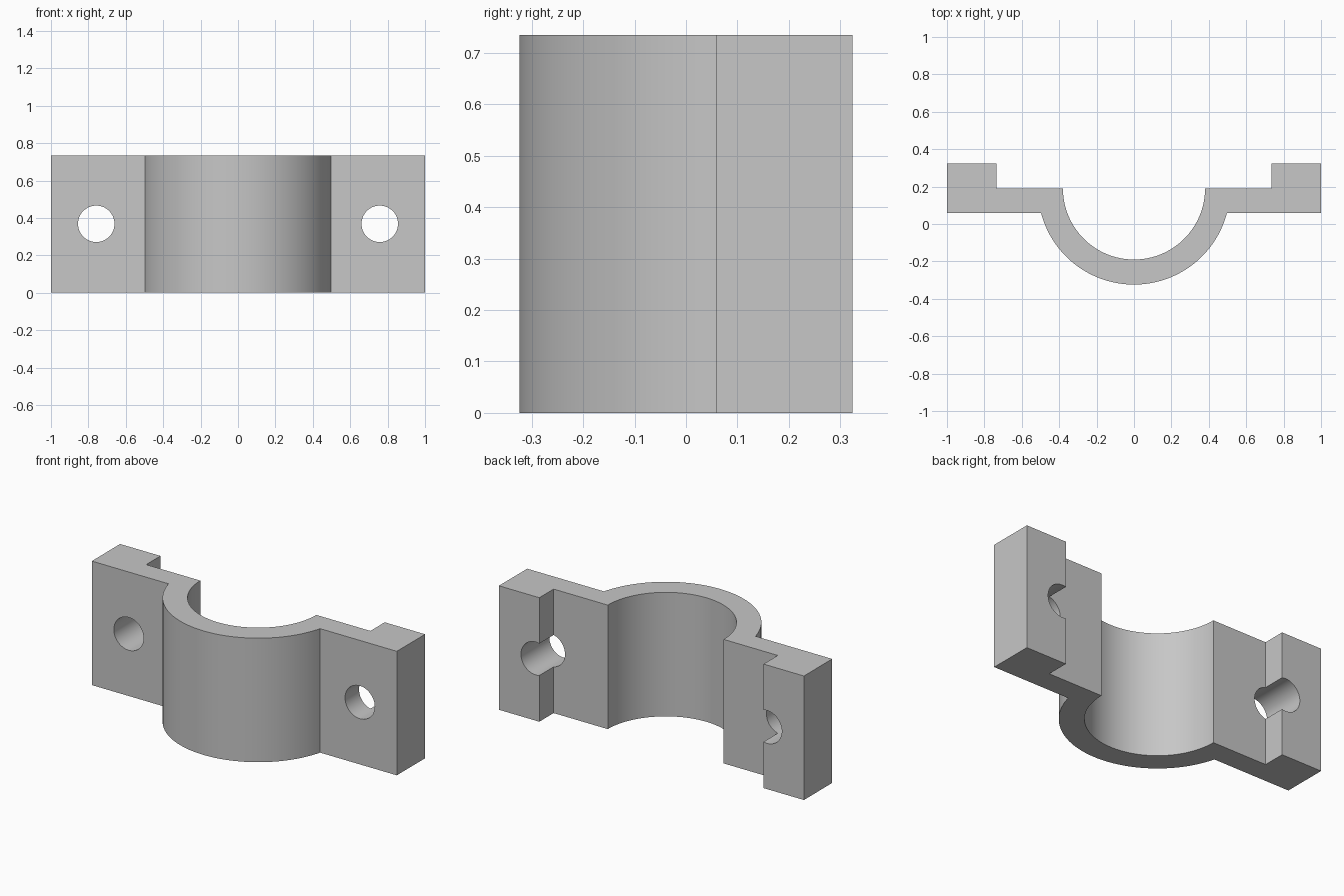
import bpy, bmesh, math
from mathutils import Matrix

cube = bpy.data.objects.get("Cube")
if cube:
    bpy.data.objects.remove(cube, do_unlink=True)

HEIGHT = 0.735
BACK, STEP, FRONT = 0.324, 0.19, 0.059      # pad back, flange back, flange front
INNER_R, OUTER_R = 0.38, 0.514
PAD_X = 0.735
HOLE_X, HOLE_Z, HOLE_R = 0.758, 0.3685, 0.0975

grey = bpy.data.materials.new("plain grey")
grey.use_nodes = True
colour = (0.57, 0.57, 0.57, 1)
grey.diffuse_color = colour
grey.node_tree.nodes["Principled BSDF"].inputs["Base Color"].default_value = colour


def arc(radius, start, end, steps):
    """Points on a circle centred on the bore axis."""
    angles = [start + (end - start) * i / steps for i in range(steps + 1)]
    return [(radius * math.cos(a), STEP + radius * math.sin(a)) for a in angles]


def make_object(name, bm):
    bmesh.ops.recalc_face_normals(bm, faces=bm.faces[:])
    mesh = bpy.data.meshes.new(name)
    bm.to_mesh(mesh)
    bm.free()
    mesh.materials.append(grey)
    obj = bpy.data.objects.new(name, mesh)
    bpy.context.collection.objects.link(obj)
    return obj


# Clamp half: one outline extruded upwards
dip = math.asin((STEP - FRONT) / OUTER_R)
outline = [(-1, BACK), (-1, FRONT)]
outline += arc(OUTER_R, -math.pi + dip, -dip, 64)
outline += [(1, FRONT), (1, BACK), (PAD_X, BACK), (PAD_X, STEP)]
outline += arc(INNER_R, 0, -math.pi, 64)
outline += [(-PAD_X, STEP), (-PAD_X, BACK)]

bm = bmesh.new()
base = bm.faces.new([bm.verts.new((x, y, 0)) for x, y in outline])
top = bmesh.ops.extrude_face_region(bm, geom=[base])["geom"]
bmesh.ops.translate(bm, vec=(0, 0, HEIGHT),
                    verts=[v for v in top if isinstance(v, bmesh.types.BMVert)])
clamp = make_object("clamp_half", bm)

# Bolt holes through both flanges
bm = bmesh.new()
for side in (-1, 1):
    place = (Matrix.Translation((side * HOLE_X, 0.2, HOLE_Z))
             @ Matrix.Rotation(math.pi / 2, 4, "X"))
    bmesh.ops.create_cone(bm, cap_ends=True, segments=48, radius1=HOLE_R,
                          radius2=HOLE_R, depth=1, matrix=place)
cutter = make_object("bolt_hole_cutter", bm)
cutter.hide_render = True

holes = clamp.modifiers.new("bolt_holes", "BOOLEAN")
holes.operation = "DIFFERENCE"
holes.solver = "EXACT"
holes.object = cutter

bpy.ops.object.select_all(action="DESELECT")
clamp.select_set(True)
bpy.context.view_layer.objects.active = clamp
bpy.ops.object.modifier_apply(modifier=holes.name)
bpy.data.objects.remove(cutter, do_unlink=True)
bpy.ops.object.shade_smooth_by_angle(angle=math.radians(30))
